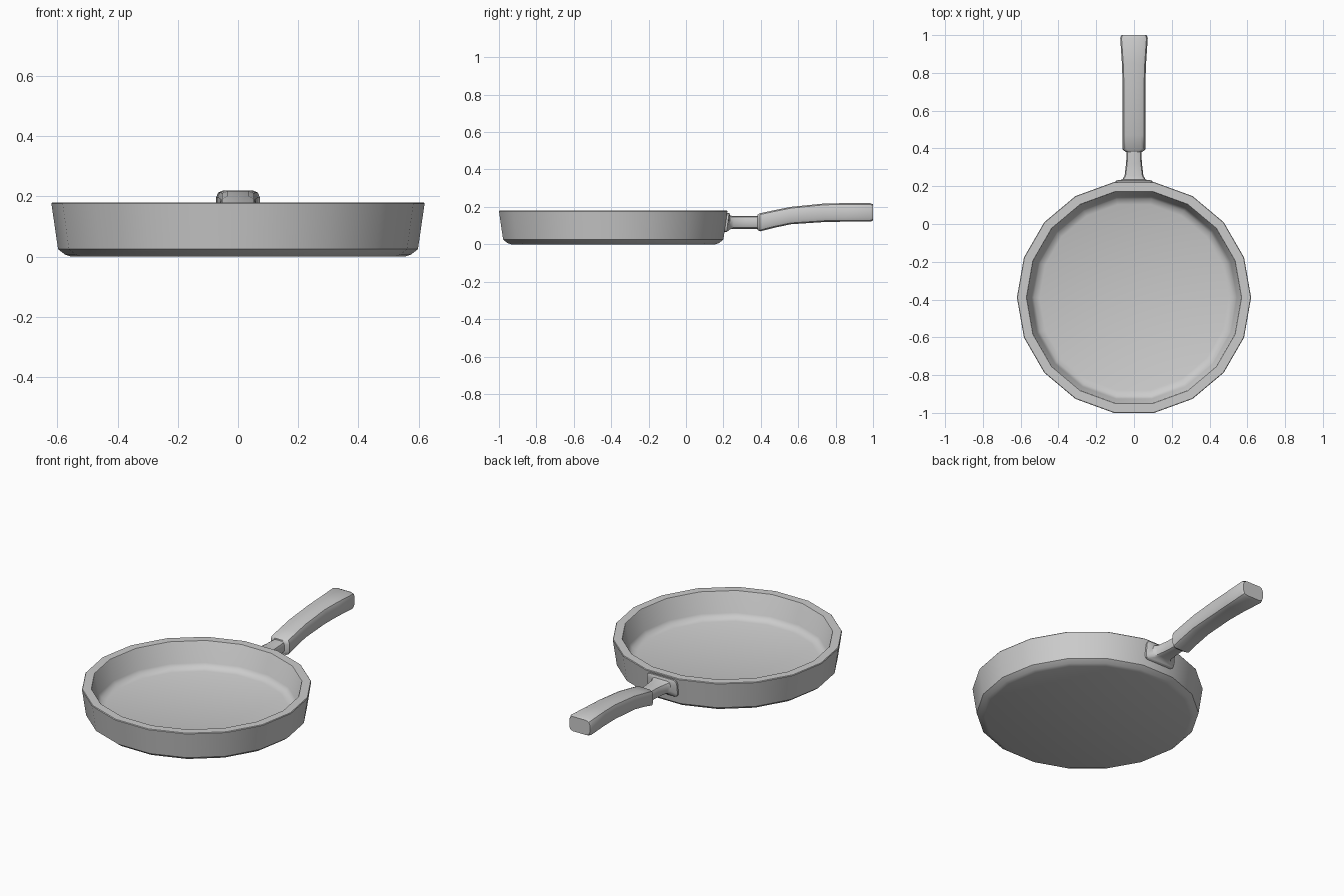
import bpy, bmesh
from math import cos, sin, pi

if "Cube" in bpy.data.objects:
    bpy.data.objects.remove(bpy.data.objects["Cube"])


def finish(name, bm, angle):
    bmesh.ops.recalc_face_normals(bm, faces=bm.faces)
    mesh = bpy.data.meshes.new(name)
    bm.to_mesh(mesh)
    bm.free()
    ob = bpy.data.objects.new(name, mesh)
    bpy.context.collection.objects.link(ob)
    bpy.ops.object.select_all(action='DESELECT')
    ob.select_set(True)
    bpy.context.view_layer.objects.active = ob
    bpy.ops.object.shade_smooth_by_angle(angle=angle)
    return ob


def skin(name, rings, angle=0.7):
    """Bridge a list of equal-length rings and cap both ends."""
    bm = bmesh.new()
    loops = [[bm.verts.new(p) for p in ring] for ring in rings]
    n = len(loops[0])
    for a, b in zip(loops, loops[1:]):
        for i in range(n):
            j = (i + 1) % n
            bm.faces.new((a[i], a[j], b[j], b[i]))
    bm.faces.new(loops[0])
    bm.faces.new(loops[-1])
    return finish(name, bm, angle)


def section(y, z0, z1, w, c, lean=0.0):
    """Rounded rectangle across the handle; lean shifts y with height."""
    pts = []
    for cx, cz, a0 in ((w - c, z1 - c, 0), (c - w, z1 - c, 90),
                       (c - w, z0 + c, 180), (w - c, z0 + c, 270)):
        for k in range(3):
            a = (a0 + 45 * k) * pi / 180
            z = cz + c * sin(a)
            pts.append((cx + c * cos(a), y + lean * (z - z0), z))
    return pts


# Pan body: 18-sided profile from the base, over the rim, to the inner floor
SIDES, CY = 18, -0.389
profile = [(0.555, 0.0), (0.575, 0.007), (0.598, 0.025), (0.62, 0.176), (0.617, 0.18),
           (0.57, 0.18), (0.567, 0.176), (0.545, 0.06), (0.53, 0.04), (0.50, 0.03)]
skin("pan_body", [[(r * cos(2 * pi * i / SIDES), CY + r * sin(2 * pi * i / SIDES), z)
                   for i in range(SIDES)] for r, z in profile])

# Mounting plate flaring into the neck
skin("handle_neck", [
    section(0.195, 0.066, 0.168, 0.098, 0.02, 0.13),
    section(0.217, 0.066, 0.168, 0.098, 0.02, 0.13),
    section(0.223, 0.070, 0.164, 0.092, 0.02, 0.10),
    section(0.235, 0.080, 0.154, 0.062, 0.02),
    section(0.255, 0.083, 0.151, 0.050, 0.02),
    section(0.320, 0.083, 0.151, 0.042, 0.02),
    section(0.400, 0.083, 0.151, 0.038, 0.02)])

# Grip, curving up and widening to the end
skin("handle_grip", [
    section(0.382, 0.076, 0.158, 0.045, 0.022),
    section(0.396, 0.069, 0.166, 0.061, 0.024),
    section(0.470, 0.088, 0.182, 0.060, 0.024),
    section(0.560, 0.107, 0.200, 0.060, 0.024),
    section(0.740, 0.119, 0.218, 0.060, 0.024),
    section(0.850, 0.121, 0.220, 0.064, 0.024),
    section(0.985, 0.121, 0.220, 0.073, 0.024),
    section(1.000, 0.127, 0.214, 0.067, 0.022)])
